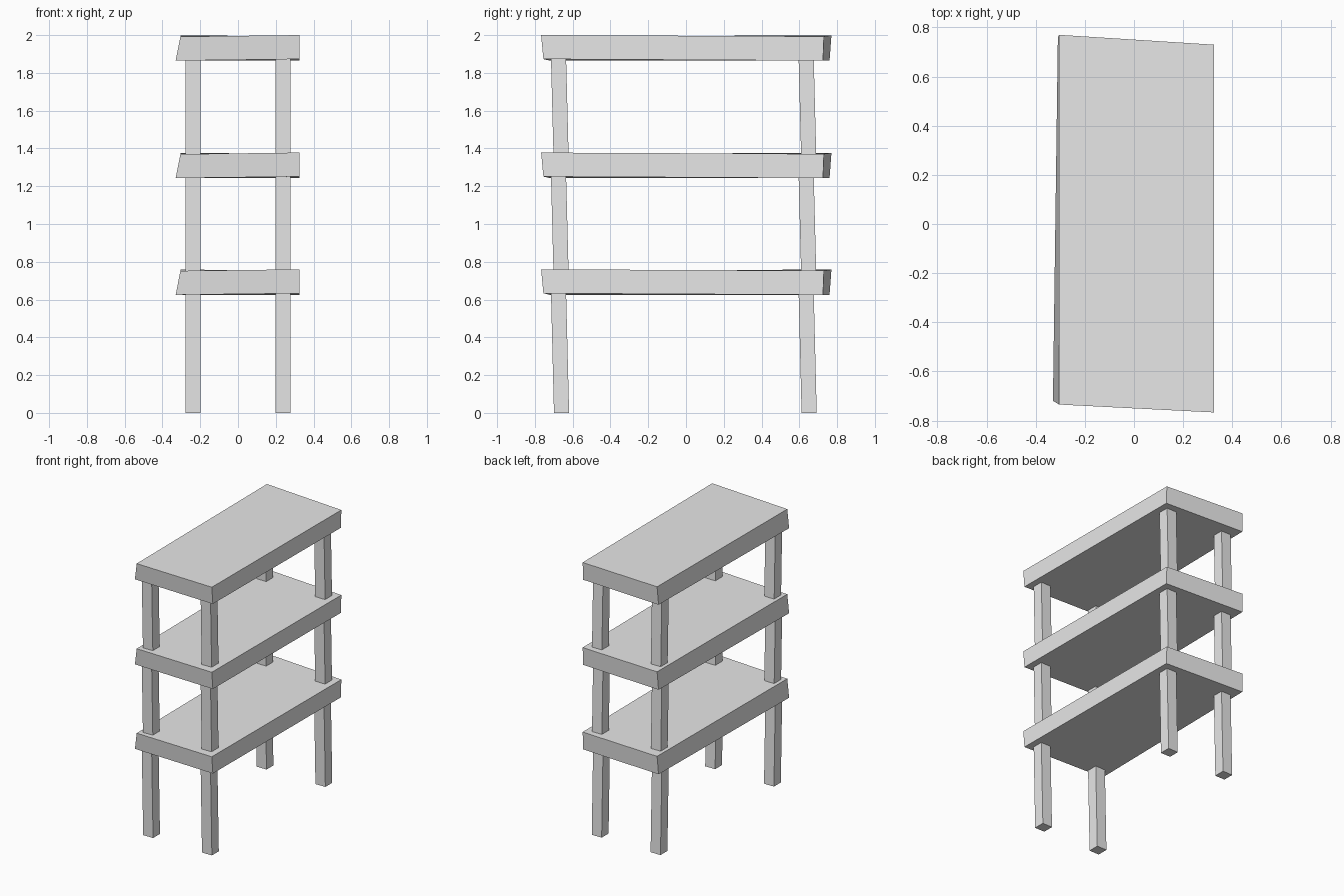
import bpy
import bmesh

if "Cube" in bpy.data.objects:
    bpy.data.objects.remove(bpy.data.objects["Cube"])

grey = bpy.data.materials.new("light grey")
grey.use_nodes = True
GREY = (0.8, 0.8, 0.8, 1)
grey.diffuse_color = GREY
grey.node_tree.nodes["Principled BSDF"].inputs["Base Color"].default_value = GREY


def slab(name, bottom, top):
    """Six-sided block between two matching four-cornered outlines."""
    bm = bmesh.new()
    low = [bm.verts.new(p) for p in bottom]
    high = [bm.verts.new(p) for p in top]
    bm.faces.new(low[::-1])
    bm.faces.new(high)
    for i in range(4):
        j = (i + 1) % 4
        bm.faces.new((low[i], low[j], high[j], high[i]))
    bmesh.ops.recalc_face_normals(bm, faces=bm.faces)
    mesh = bpy.data.meshes.new(name)
    bm.to_mesh(mesh)
    bm.free()
    mesh.materials.append(grey)
    obj = bpy.data.objects.new(name, mesh)
    bpy.context.collection.objects.link(obj)
    return obj


def square(x, y, z, h=0.04):
    return [(x - h, y - h, z), (x + h, y - h, z), (x + h, y + h, z), (x - h, y + h, z)]


# Slightly crooked board, corners from front left round to back left
BOARD_BOTTOM = [(-0.33, -0.72, 0.0), (0.325, -0.755, 0.008),
                (0.325, 0.725, 0.0), (-0.31, 0.76, 0.0)]
BOARD_TOP = [(-0.305, -0.735, 0.127), (0.325, -0.767, 0.135),
             (0.325, 0.73, 0.128), (-0.305, 0.77, 0.134)]

# Three stacked tiers, each a board on four leaning legs
for tier, z in enumerate((0.625, 1.243, 1.865), 1):
    slab(f"shelf_{tier}",
         [(x, y, h + z) for x, y, h in BOARD_BOTTOM],
         [(x, y, h + z) for x, y, h in BOARD_TOP])
    foot = 0 if tier == 1 else z - 0.6
    for side, x in (("right", -0.238), ("left", 0.238)):
        for end, y, lean in (("front", -0.659, -0.016), ("back", 0.652, -0.016)):
            slab(f"{end}_{side}_leg_{tier}",
                 square(x, y, foot), square(x, y + lean, z + 0.02))
